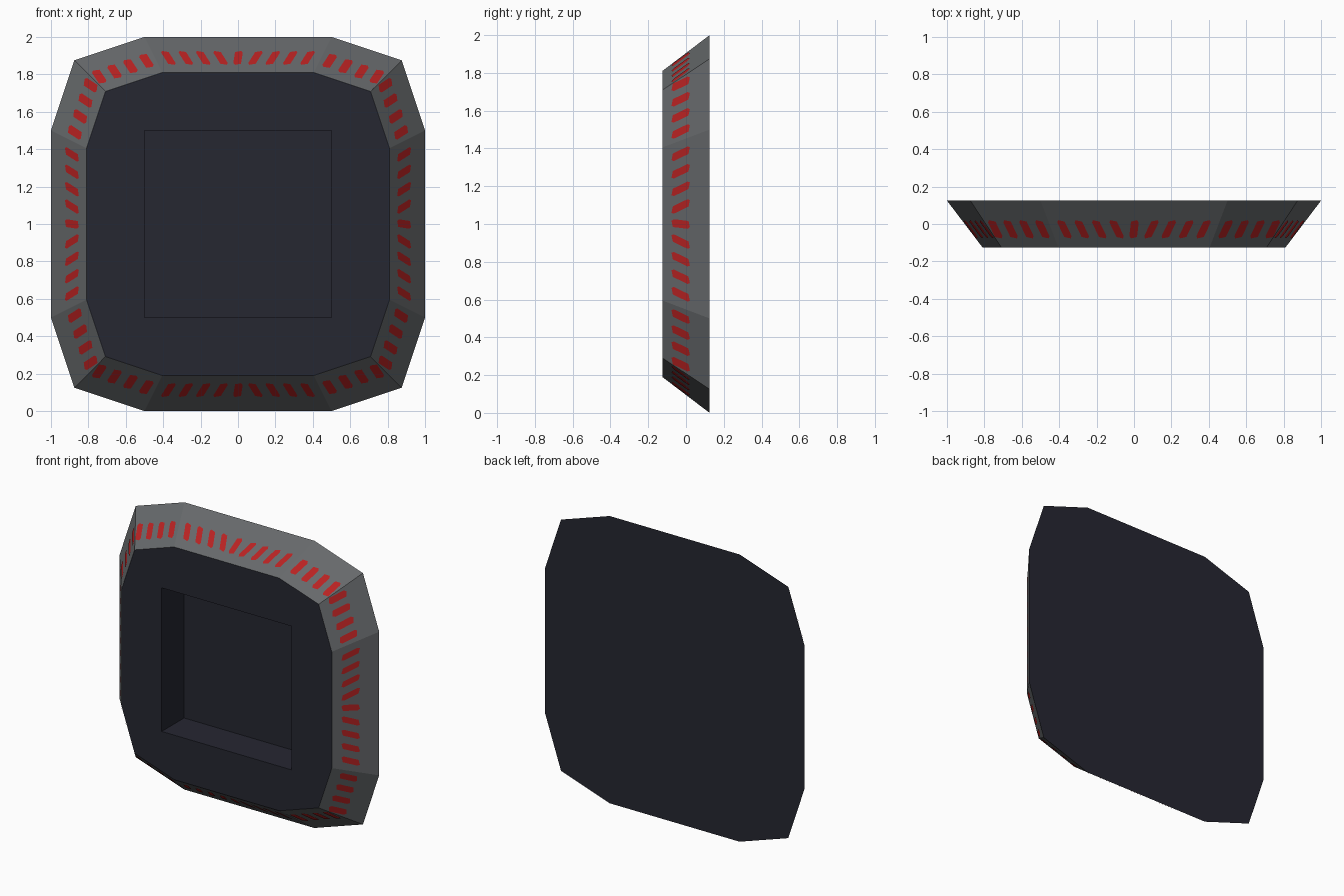
import bpy, bmesh

if "Cube" in bpy.data.objects:
    bpy.data.objects.remove(bpy.data.objects["Cube"])

def material(name, rgb):
    m = bpy.data.materials.new(name)
    m.diffuse_color = (*rgb, 1)
    m.use_nodes = True
    m.node_tree.nodes["Principled BSDF"].inputs["Base Color"].default_value = m.diffuse_color
    return m

GREY = material("stone grey", (0.133, 0.141, 0.147))
DARK = material("dark slate", (0.019, 0.020, 0.031))
RED = material("mark red", (0.48, 0.016, 0.016))

HALF, INNER, FLOOR = 0.125, 0.81, 0.121   # half thickness, front scale, recess floor y

def make_object(name, bm, mats):
    bmesh.ops.recalc_face_normals(bm, faces=bm.faces)
    me = bpy.data.meshes.new(name)
    bm.to_mesh(me)
    bm.free()
    for m in mats:
        me.materials.append(m)
    ob = bpy.data.objects.new(name, me)
    bpy.context.collection.objects.link(ob)
    return ob

def quarter_turns(points):
    """Repeat the points around the centre in four clockwise quarter turns."""
    out = []
    for _ in range(4):
        out += points
        points = [(z, -x) for x, z in points]
    return out

# Bevelled twelve-sided body with a square recess in the front
outline = quarter_turns([(-0.5, 1), (0.5, 1), (0.875, 0.875)])
square = quarter_turns([(0.5, 0.5)])
bm = bmesh.new()

def ring(points, y, scale=1):
    return [bm.verts.new((x * scale, y, 1 + z * scale)) for x, z in points]

def face(verts, mat):
    bm.faces.new(verts).material_index = mat

back = ring(outline, HALF)
front = ring(outline, -HALF, INNER)
rim = ring(square, -HALF)
floor = ring(square, FLOOR)
face(back, 1)
face(floor, 1)
for i in range(12):
    j = (i + 1) % 12
    face([back[i], back[j], front[j], front[i]], 0)
for i in range(4):
    a, b, c, d = (front[(3 * i + k) % 12] for k in range(4))
    face([a, b, rim[i], rim[i - 1]], 1)
    face([b, c, d, rim[i]], 1)
    face([rim[i - 1], rim[i], floor[i], floor[i - 1]], 1)
make_object("frame_body", bm, [GREY, DARK])

# Slanted red marks lying on the bevel, fanned out from each side's middle
def bevel_point(x, u):
    """Point on the upper bevel: u = 0 at the front edge, 1 at the back."""
    s = INNER + (1 - INNER) * u
    z = s - max(0, abs(x) - 0.5 * s) / 3
    return x, -HALF + 2 * HALF * u - 0.002, z + 0.003

bm = bmesh.new()
positions = [0.093 * k for k in range(5)] + [0.49, 0.575, 0.66, 0.742]
shape = [(-1, 0.25), (-0.5, 0.2), (1, 0.23), (1, 0.54), (0.5, 0.59), (-1, 0.56)]
for turn in range(4):
    for side in (1, -1):
        for p in positions:
            if p == 0 and side < 0:
                continue
            slant = 0.12 if p else 0.03
            verts = []
            for w, u in shape:
                x, y, z = bevel_point(side * (p + 0.021 * w + slant * (u - 0.395)), u)
                for _ in range(turn):
                    x, z = z, -x
                verts.append(bm.verts.new((x, y, 1 + z)))
            if side < 0:
                verts.reverse()
            bm.faces.new(verts)
for f in bm.faces:
    f.normal_update()
    if f.normal.y > 0:
        f.normal_flip()
me = bpy.data.meshes.new("red_marks")
bm.to_mesh(me)
bm.free()
me.materials.append(RED)
bpy.context.collection.objects.link(bpy.data.objects.new("red_marks", me))
